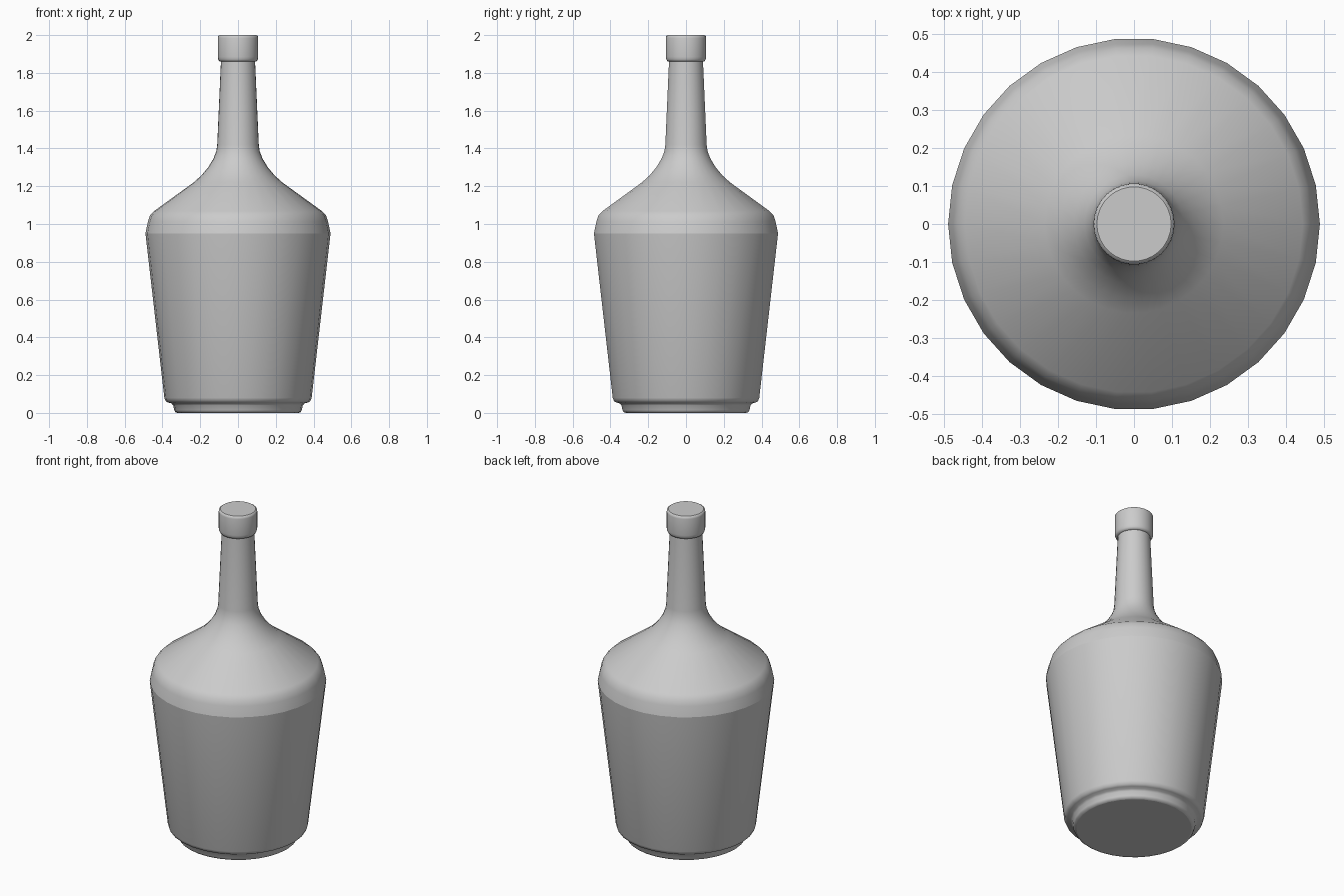
import bpy, bmesh, math

if "Cube" in bpy.data.objects:
    bpy.data.objects.remove(bpy.data.objects["Cube"])

SIDES = 30


def lathe(name, profile, sharp=()):
    """Revolve (radius, z) points around z; profile indices in sharp get hard edges."""
    bm = bmesh.new()
    rings = []
    for r, z in profile:
        rings.append([bm.verts.new((r * math.cos(a), r * math.sin(a), z))
                      for a in (2 * math.pi * i / SIDES for i in range(SIDES))])
    for low, high in zip(rings, rings[1:]):
        for i in range(SIDES):
            j = (i + 1) % SIDES
            bm.faces.new((low[i], low[j], high[j], high[i]))
    bm.faces.new(rings[0][::-1])
    bm.faces.new(rings[-1])
    for f in bm.faces:
        f.smooth = True
    for k in sharp:
        for i in range(SIDES):
            bm.edges.get((rings[k][i], rings[k][(i + 1) % SIDES])).smooth = False
    mesh = bpy.data.meshes.new(name)
    bm.to_mesh(mesh)
    bm.free()
    obj = bpy.data.objects.new(name, mesh)
    bpy.context.collection.objects.link(obj)
    return obj


# Bottle: stepped foot, tapered body, shoulder, flared neck
body = [
    (0.32, 0.0), (0.332, 0.004), (0.338, 0.015), (0.343, 0.04), (0.352, 0.05),
    (0.37, 0.055), (0.383, 0.062), (0.39, 0.08),
    (0.49, 0.95), (0.477, 1.012), (0.466, 1.045), (0.445, 1.068),
    (0.235, 1.22), (0.195, 1.256), (0.158, 1.30), (0.13, 1.346), (0.115, 1.385),
    (0.11, 1.42), (0.09, 1.87),
]
lathe("bottle_body", body, sharp=(0, 8, 18))

# Stopper collar with rounded rims
cap = [
    (0.09, 1.86), (0.1, 1.862), (0.105, 1.872), (0.107, 1.885),
    (0.107, 1.985), (0.105, 1.995), (0.098, 2.0),
]
lathe("bottle_cap", cap, sharp=(0, 6))
